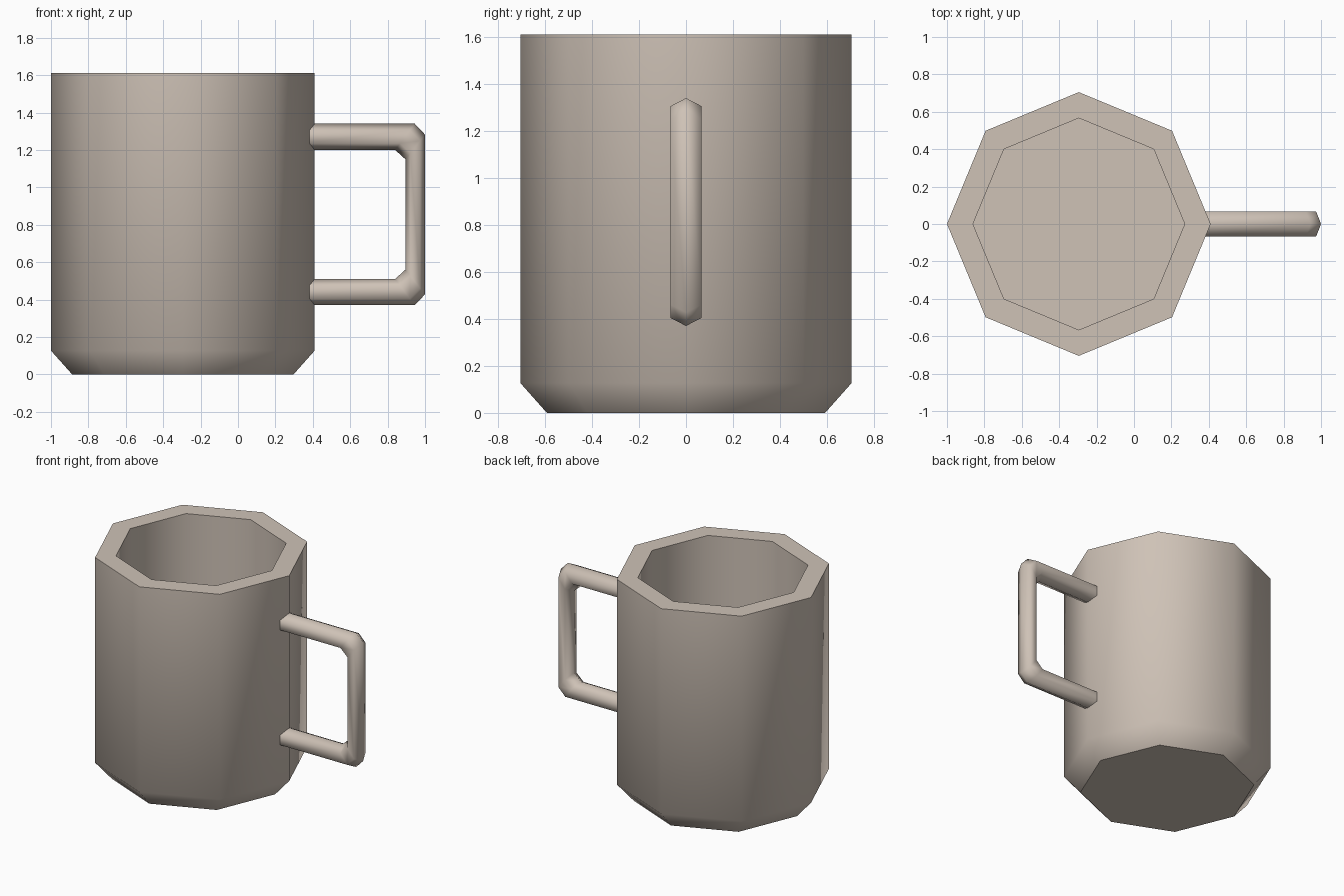
import bpy, bmesh, math

if "Cube" in bpy.data.objects:
    bpy.data.objects.remove(bpy.data.objects["Cube"])

mat = bpy.data.materials.new("warm_clay")
mat.diffuse_color = (0.62, 0.54, 0.47, 1)
mat.use_nodes = True
mat.node_tree.nodes["Principled BSDF"].inputs["Base Color"].default_value = mat.diffuse_color


def loft(name, rings, smooth_angle):
    """Skin a list of equal-length point rings and cap both ends."""
    bm = bmesh.new()
    loops = [[bm.verts.new(p) for p in ring] for ring in rings]
    n = len(loops[0])
    for a, b in zip(loops, loops[1:]):
        for i in range(n):
            j = (i + 1) % n
            bm.faces.new((a[i], a[j], b[j], b[i]))
    bm.faces.new(loops[0][::-1])
    bm.faces.new(loops[-1])
    bmesh.ops.recalc_face_normals(bm, faces=bm.faces)
    me = bpy.data.meshes.new(name)
    bm.to_mesh(me)
    bm.free()
    me.materials.append(mat)
    ob = bpy.data.objects.new(name, me)
    bpy.context.collection.objects.link(ob)
    bpy.ops.object.select_all(action='DESELECT')
    ob.select_set(True)
    bpy.context.view_layer.objects.active = ob
    bpy.ops.object.shade_smooth_by_angle(angle=math.radians(smooth_angle))
    return ob


# Eight-sided cup: outer wall with chamfered foot, rim, inner wall, floor
def octagon(r, z, cx=-0.295):
    return [(cx + r * math.cos(k * math.pi / 4), r * math.sin(k * math.pi / 4), z)
            for k in range(8)]


profile = [(0.592, 0), (0.705, 0.127), (0.705, 1.61), (0.566, 1.61), (0.566, 0.14)]
loft("cup", [octagon(r, z) for r, z in profile], 46)


# Six-sided handle bar: each section spans an outer and an inner point (x, z)
def hexagon(outer, inner, half=0.067):
    def at(t, y):
        return (outer[0] + t * (inner[0] - outer[0]), y,
                outer[1] + t * (inner[1] - outer[1]))
    return [at(0, 0), at(.25, half), at(.75, half), at(1, 0), at(.75, -half), at(.25, -half)]


upper = [((0.34, 1.34), (0.34, 1.20)),
         ((0.945, 1.34), (0.84, 1.20)),
         ((1.0, 1.282), (0.895, 1.15))]
mid = 0.855  # lower half mirrors the upper half
lower = [tuple((x, 2 * mid - z) for x, z in s) for s in reversed(upper)]
loft("handle", [hexagon(o, i) for o, i in upper + lower], 65)
